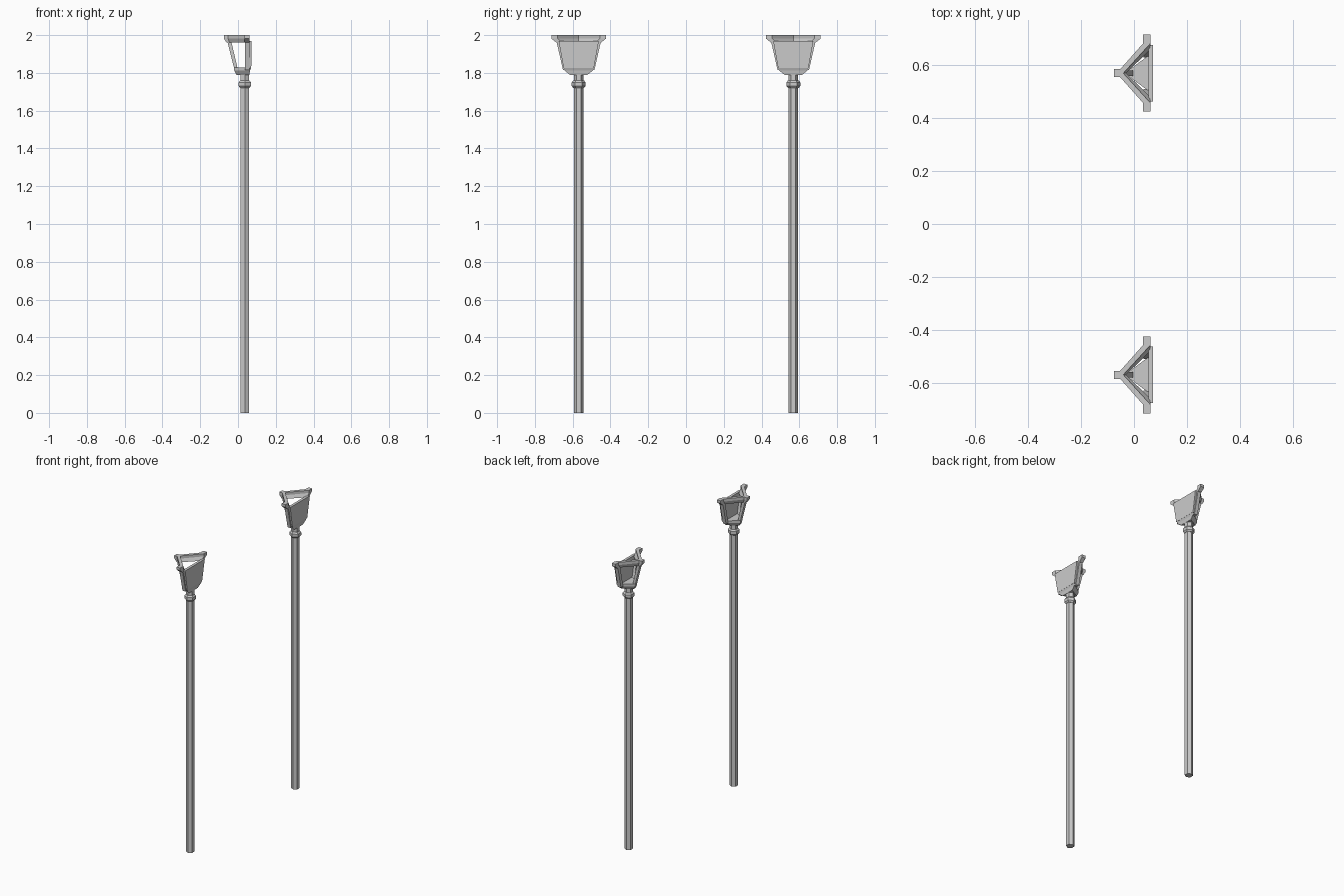
import bpy, bmesh, math

if "Cube" in bpy.data.objects:
    bpy.data.objects.remove(bpy.data.objects["Cube"])

LAMP_Y = 0.568
POLE_X = 0.036


def loft(name, sections):
    """Closed solid through stacked (z, [(x, y), ...]) sections."""
    bm = bmesh.new()
    rings = [[bm.verts.new((x, y, z)) for x, y in pts] for z, pts in sections]
    n = len(rings[0])
    for a, b in zip(rings, rings[1:]):
        for i in range(n):
            j = (i + 1) % n
            bm.faces.new((a[i], a[j], b[j], b[i]))
    bm.faces.new(rings[0][::-1])
    bm.faces.new(rings[-1])
    bmesh.ops.recalc_face_normals(bm, faces=bm.faces)
    me = bpy.data.meshes.new(name)
    bm.to_mesh(me)
    bm.free()
    ob = bpy.data.objects.new(name, me)
    bpy.context.collection.objects.link(ob)
    return ob


def mirrored(half, cy):
    """Complete a half outline (y >= 0) across its centre line."""
    other = [(x, -y) for x, y in reversed(half) if y > 0]
    return [(x, y + cy) for x, y in half + other]


def hexagon(r, cy):
    return [(POLE_X + r * math.sin(k * math.pi / 3),
             cy + r * math.cos(k * math.pi / 3)) for k in range(6)]


def rect(x0, x1, y0, y1, cy, s=1):
    return [(x, cy + s * y) for x, y in ((x0, y0), (x1, y0), (x1, y1), (x0, y1))]


def street_lamp(side, cy):
    # pole and its collar
    loft(side + "_pole", [(0, hexagon(0.026, cy)), (1.80, hexagon(0.026, cy))])
    loft(side + "_collar", [(1.72, hexagon(0.028, cy)), (1.73, hexagon(0.037, cy)),
                            (1.75, hexagon(0.037, cy)), (1.76, hexagon(0.028, cy))])
    # triangular lantern base
    loft(side + "_lantern_base", [
        (z, mirrored([(x0, w0), (x1, w1)], cy)) for z, x0, w0, x1, w1 in (
            (1.79, -0.008, 0.010, 0.060, 0.047),
            (1.812, -0.020, 0.010, 0.064, 0.074),
            (1.828, -0.022, 0.010, 0.070, 0.078))])
    # corner posts
    loft(side + "_corner_post", [(1.815, rect(-0.018, 0.0, -0.01, 0.01, cy)),
                                 (1.968, rect(-0.057, -0.036, -0.012, 0.012, cy))])
    for tag, s in (("a", 1), ("b", -1)):
        loft(side + "_side_post_" + tag, [
            (1.815, rect(0.036, 0.060, 0.060, 0.083, cy, s)),
            (1.968, rect(0.036, 0.060, 0.094, 0.118, cy, s))])
    # flat outer panel
    loft(side + "_panel", [(1.825, rect(0.054, 0.070, -0.080, 0.080, cy)),
                           (1.968, rect(0.054, 0.072, -0.106, 0.106, cy))])
    # V-shaped flared rim with end tabs
    low = [(-0.060, 0), (-0.060, 0.012), (-0.046, 0.012), (0.034, 0.097),
           (0.034, 0.118), (0.060, 0.118), (0.060, 0.088), (-0.030, 0)]
    top = [(-0.075, 0), (-0.075, 0.015), (-0.052, 0.015), (0.034, 0.112),
           (0.034, 0.145), (0.062, 0.145), (0.062, 0.112), (-0.040, 0)]
    loft(side + "_rim", [(1.96, mirrored(low, cy)), (1.982, mirrored(top, cy)),
                         (2.0, mirrored(top, cy))])


street_lamp("near", -LAMP_Y)
street_lamp("far", LAMP_Y)
